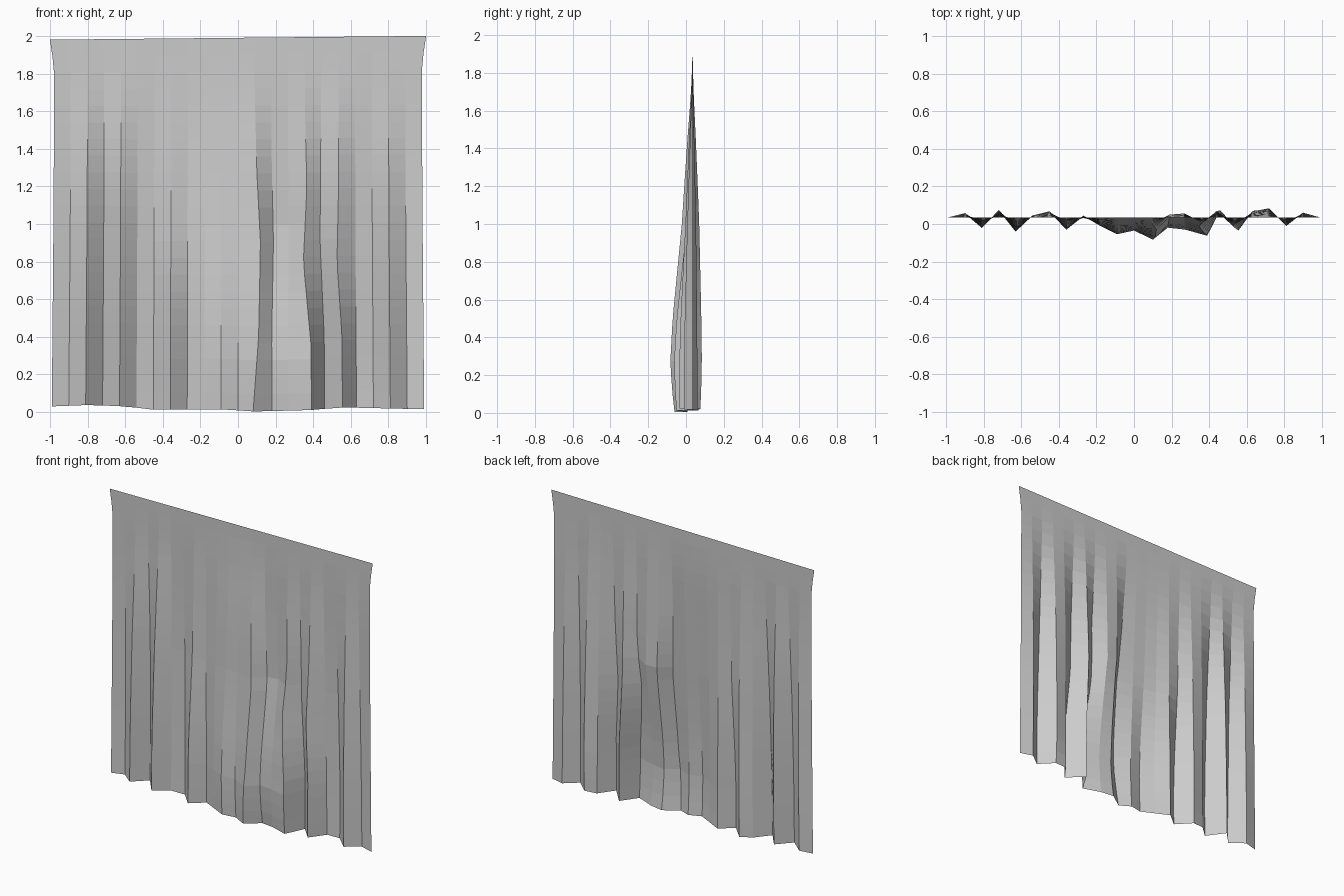
import bpy, bmesh

ROWS = 22
TOP_Y = 0.035


def interp(t, keys):
    """Piecewise-linear interpolation through (position, value) pairs."""
    for (a, va), (b, vb) in zip(keys, keys[1:]):
        if t <= b:
            return va + (vb - va) * max(0, (t - a)) / (b - a)
    return keys[-1][1]


# Depth of each pleat at the hem, low down, and at mid height
hem = [.035, .055, -.02, .072, -.04, .045, .065, -.03, .045, .0, -.045, -.022,
       -.06, .01, -.005, -.05, .07, -.035, .07, .075, -.01, .06, .035]
low = [.035, .058, -.02, .075, -.04, .045, .068, -.03, .042, -.01, -.055, -.035,
       -.083, -.02, -.03, -.063, .073, -.035, .065, .084, -.01, .06, .035]
mid = [.035, .053, -.005, .066, -.016, .045, .06, .012, .032, .008, -.005, -.008,
       -.022, .05, .056, .005, .066, -.003, .058, .07, .007, .053, .035]

# Fade of the pleats above mid height, and outlines of the sheet
fade = [(1.0, 1), (1.25, .72), (1.5, .42), (1.6, .27), (1.75, .1), (1.92, 0), (2, 0)]
hem_z = [(-1, .03), (-.8, .038), (-.6, .03), (-.45, .012), (-.1, .015),
         (.1, .003), (.35, .01), (.56, .025), (1, .015)]
half_width = [(0, .99), (.8, .983), (1.2, .98), (1.85, .978), (2, 1)]

# Sideways drift of the folds right of the middle
drift = {12: [(0, -.01), (.4, .02), (.9, .03), (1.3, .01), (1.7, 0), (2, 0)],
         13: [(0, 0), (.4, .0), (.9, .01), (1.4, 0), (2, 0)],
         15: [(0, .03), (.35, .03), (.8, -.01), (1.2, .01), (1.6, 0), (2, 0)],
         16: [(0, .01), (.4, .01), (.9, -.01), (2, 0)],
         17: [(0, .015), (.4, .015), (.8, -.01), (1.2, 0), (2, 0)]}


def fold_depth(i, z):
    if z < 1.0:
        return interp(z, [(0, hem[i]), (.12, .4 * hem[i] + .6 * low[i]),
                          (.27, low[i]), (.5, .8 * low[i] + .2 * mid[i]), (1.0, mid[i])])
    return TOP_Y + (mid[i] - TOP_Y) * interp(z, fade)


# Pleated cloth sheet
cols = len(hem)
bm = bmesh.new()
grid = []
for r in range(ROWS + 1):
    v = r / ROWS
    row = []
    for i in range(cols):
        u = 2 * i / (cols - 1) - 1
        z = interp(u, hem_z) * (1 - v) + (1.99 + .01 * u) * v
        x = u * interp(2 * v, half_width) + interp(z, drift.get(i, [(0, 0), (2, 0)]))
        row.append(bm.verts.new((x, fold_depth(i, z), z)))
    grid.append(row)
for a, b in zip(grid, grid[1:]):
    for i in range(cols - 1):
        bm.faces.new((a[i], a[i + 1], b[i + 1], b[i]))

mesh = bpy.data.meshes.new("curtain")
bm.to_mesh(mesh)
bm.free()
curtain = bpy.data.objects.new("curtain", mesh)
bpy.context.collection.objects.link(curtain)
